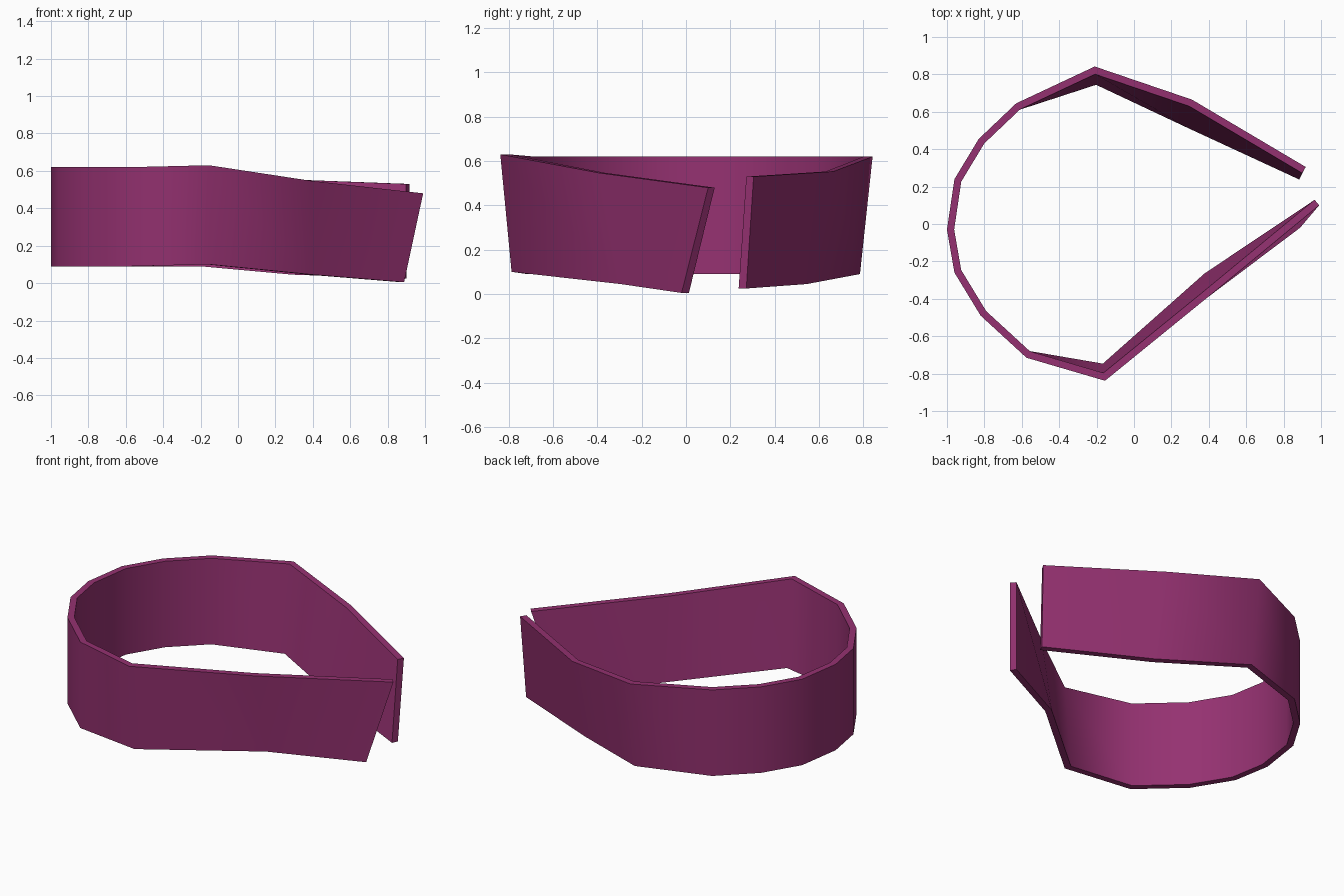
import bpy, bmesh, math
from mathutils import Vector

if "Cube" in bpy.data.objects:
    bpy.data.objects.remove(bpy.data.objects["Cube"])

THICK = 0.038

# Outer edge stations from the front tip, round the closed side, to the back tip
top = [(0.99, 0.10, 0.48), (0.39, -0.395, 0.547), (-0.155, -0.838, 0.63),
       (-0.575, -0.715, 0.62), (-0.82, -0.49, 0.62), (-0.96, -0.26, 0.62),
       (-1.0, -0.03, 0.62), (-0.96, 0.24, 0.62), (-0.83, 0.455, 0.62),
       (-0.63, 0.645, 0.62), (-0.21, 0.842, 0.62), (0.31, 0.665, 0.553),
       (0.918, 0.305, 0.53)]
# The lower edge leans inward along the two loose ends
lower_ends = {0: (0.888, -0.02, 0.005), 1: (0.40, -0.295, 0.045),
              2: (-0.155, -0.787, 0.10), 10: (-0.20, 0.785, 0.09),
              11: (0.31, 0.545, 0.045), 12: (0.90, 0.272, 0.025)}
bottom = [lower_ends.get(i, (p[0], p[1], 0.09)) for i, p in enumerate(top)]


def inset(points):
    """Mitred inner edge of an open path, in plan."""
    pts = [Vector(p) for p in points]
    result = []
    for i, p in enumerate(pts):
        normals = []
        for a, b in ((i - 1, i), (i, i + 1)):
            if a >= 0 and b < len(pts):
                d = (pts[b] - pts[a]).xy.normalized()
                normals.append(Vector((d.y, -d.x)))
        n = sum(normals, Vector((0, 0))).normalized()
        # the path runs clockwise in plan, so its right side faces inward
        off = n * THICK / n.dot(normals[0])
        result.append((p.x + off.x, p.y + off.y, p.z))
    return result


# Strap: a four-cornered section skinned along the path
bm = bmesh.new()
edges = (top, inset(top), inset(bottom), bottom)
sections = [[bm.verts.new(e[i]) for e in edges] for i in range(len(top))]
for a, b in zip(sections, sections[1:]):
    for j in range(4):
        k = (j + 1) % 4
        bm.faces.new((a[j], a[k], b[k], b[j]))
bm.faces.new(sections[0])
bm.faces.new(sections[-1][::-1])
bmesh.ops.recalc_face_normals(bm, faces=bm.faces[:])
mesh = bpy.data.meshes.new("strap")
bm.to_mesh(mesh)
bm.free()

strap = bpy.data.objects.new("strap", mesh)
bpy.context.collection.objects.link(strap)
plum = bpy.data.materials.new("plum")
plum.diffuse_color = (0.30, 0.031, 0.165, 1)
plum.use_nodes = True
plum.node_tree.nodes["Principled BSDF"].inputs["Base Color"].default_value = plum.diffuse_color
mesh.materials.append(plum)

bpy.context.view_layer.objects.active = strap
strap.select_set(True)
bpy.ops.object.shade_smooth_by_angle(angle=math.radians(62))
